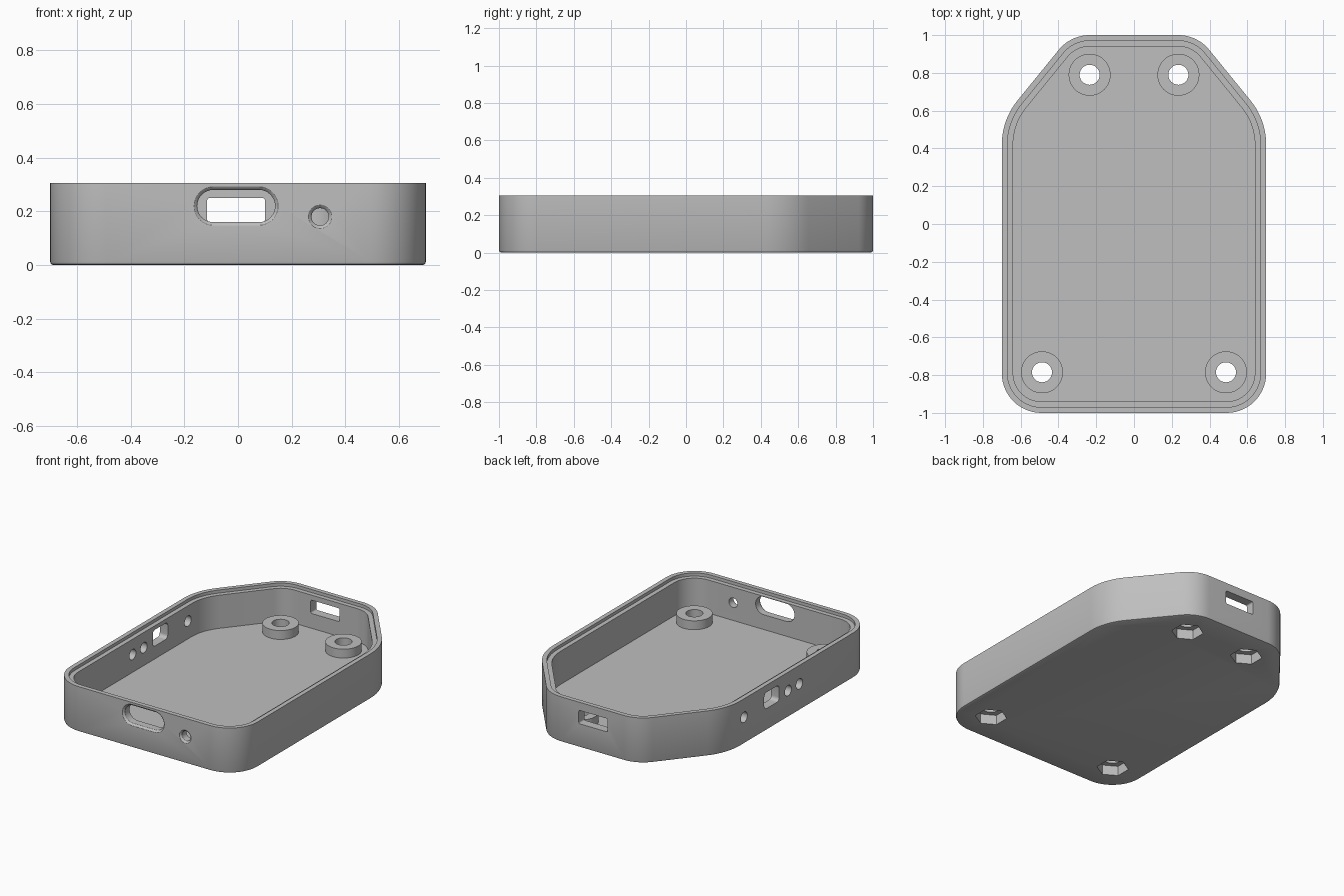
import bpy, bmesh, math

cube = bpy.data.objects.get("Cube")
if cube:
    bpy.data.objects.remove(cube, do_unlink=True)

grey = bpy.data.materials.new("plain grey")
grey.use_nodes = True
GREY = (0.52, 0.52, 0.52, 1)
grey.diffuse_color = GREY
grey.node_tree.nodes["Principled BSDF"].inputs["Base Color"].default_value = GREY

WALL, FLOOR, HEIGHT, LEDGE = 0.06, 0.06, 0.305, 0.284


def loft(name, rings):
    """Closed solid through a list of equal-length rings, capped at both ends."""
    bm = bmesh.new()
    loops = [[bm.verts.new(p) for p in ring] for ring in rings]
    for a, b in zip(loops, loops[1:]):
        for i in range(len(a)):
            j = (i + 1) % len(a)
            bm.faces.new((a[i], a[j], b[j], b[i]))
    bm.faces.new(loops[0][::-1])
    bm.faces.new(loops[-1])
    bmesh.ops.recalc_face_normals(bm, faces=bm.faces)
    mesh = bpy.data.meshes.new(name)
    bm.to_mesh(mesh)
    bm.free()
    mesh.materials.append(grey)
    obj = bpy.data.objects.new(name, mesh)
    bpy.context.collection.objects.link(obj)
    return obj


def arc(cx, cy, r, start, end, steps):
    angles = [math.radians(start + (end - start) * i / steps) for i in range(steps + 1)]
    return [(cx + r * math.cos(a), cy + r * math.sin(a)) for a in angles]


def outline(inset, z):
    """Case footprint with tapered back end, shrunk evenly by inset."""
    half = (arc(0.49, -0.79, 0.21 - inset, -90, 0, 14)
            + arc(0.33, 0.42, 0.37 - inset, 0, 39.3, 10)
            + arc(0.235, 0.79, 0.21 - inset, 39.3, 90, 10))
    pts = half + [(-x, y) for x, y in reversed(half)]
    return [(x, y, z) for x, y in pts]


def rounded(cx, cy, hw, hh, r):
    pts = []
    for k, (sx, sy) in enumerate(((1, 1), (-1, 1), (-1, -1), (1, -1))):
        pts += arc(cx + sx * (hw - r), cy + sy * (hh - r), r, k * 90, k * 90 + 90, 8)
    clean = []
    for p in pts:                      # drop doubled points on full circles
        if not clean or math.dist(p, clean[-1]) > 1e-5:
            clean.append(p)
    if math.dist(clean[0], clean[-1]) < 1e-5:
        clean.pop()
    return clean


def disc(cx, cy, r, z, sides, turn=0):
    return [(x, y, z) for x, y in arc(cx, cy, r, turn, turn + 360, sides)[:-1]]


def combine(target, tool, operation):
    tool.hide_render = True
    mod = target.modifiers.new(operation, "BOOLEAN")
    mod.operation, mod.solver, mod.object = operation, "EXACT", tool
    bpy.context.view_layer.objects.active = target
    bpy.ops.object.modifier_apply(modifier=mod.name)
    bpy.data.objects.remove(tool, do_unlink=True)


# Tray: rounded bottom edge, outer wall, stepped rim, inner floor
tray = loft("case_tray", [outline(i, z) for i, z in (
    (0.012, 0), (0.0035, 0.0035), (0, 0.012), (0, HEIGHT),
    (WALL / 2, HEIGHT), (WALL / 2, LEDGE), (WALL, LEDGE), (WALL, FLOOR))])

# Screw bosses with through holes and hexagonal nut pockets underneath
mounts = [(s * x, y) for x, y in ((0.235, 0.79), (0.487, -0.785)) for s in (-1, 1)]
for x, y in mounts:
    combine(tray, loft("screw_boss", [disc(x, y, 0.111, z, 48) for z in (0.03, 0.12)]), "UNION")
for x, y in mounts:
    combine(tray, loft("nut_pocket", [disc(x, y, 0.098, z, 6, 30) for z in (-0.02, 0.065)]), "DIFFERENCE")
    combine(tray, loft("screw_hole", [disc(x, y, 0.053, z, 32) for z in (-0.03, 0.2)]), "DIFFERENCE")

# Front openings with flared outer edges: wide slot and small round hole
FLARE = ((-1.02, 0.012), (-1, 0.012), (-0.996, 0.006), (-0.987, 0), (-0.9, 0))
for cx, cz, hw, hh in ((-0.007, 0.22, 0.145, 0.06), (0.306, 0.18, 0.032, 0.032)):
    combine(tray, loft("front_opening", [
        [(x, y, z) for x, z in rounded(cx, cz, hw + f, hh + f, min(hw, hh) + f - 0.0005)]
        for y, f in FLARE]), "DIFFERENCE")

# Back slot
combine(tray, loft("back_slot", [
    [(x, y, z) for x, z in rounded(-0.007, 0.205, 0.108, 0.045, 0.01)]
    for y in (0.9, 1.05)]), "DIFFERENCE")

# Side openings: switch window and three round holes
for cy, cz, hw, hh, r in ((0.085, 0.202, 0.08, 0.055, 0.025), (0.38, 0.18, 0.035, 0.035, 0.0345),
                          (-0.09, 0.18, 0.035, 0.035, 0.0345), (-0.21, 0.18, 0.035, 0.035, 0.0345)):
    combine(tray, loft("side_opening", [
        [(x, y, z) for y, z in rounded(cy, cz, hw, hh, r)]
        for x in (-0.75, -0.6)]), "DIFFERENCE")

# Smooth curved walls, keep edges sharp
bpy.ops.object.select_all(action="DESELECT")
tray.select_set(True)
bpy.context.view_layer.objects.active = tray
bpy.ops.object.shade_smooth_by_angle(angle=math.radians(30))
